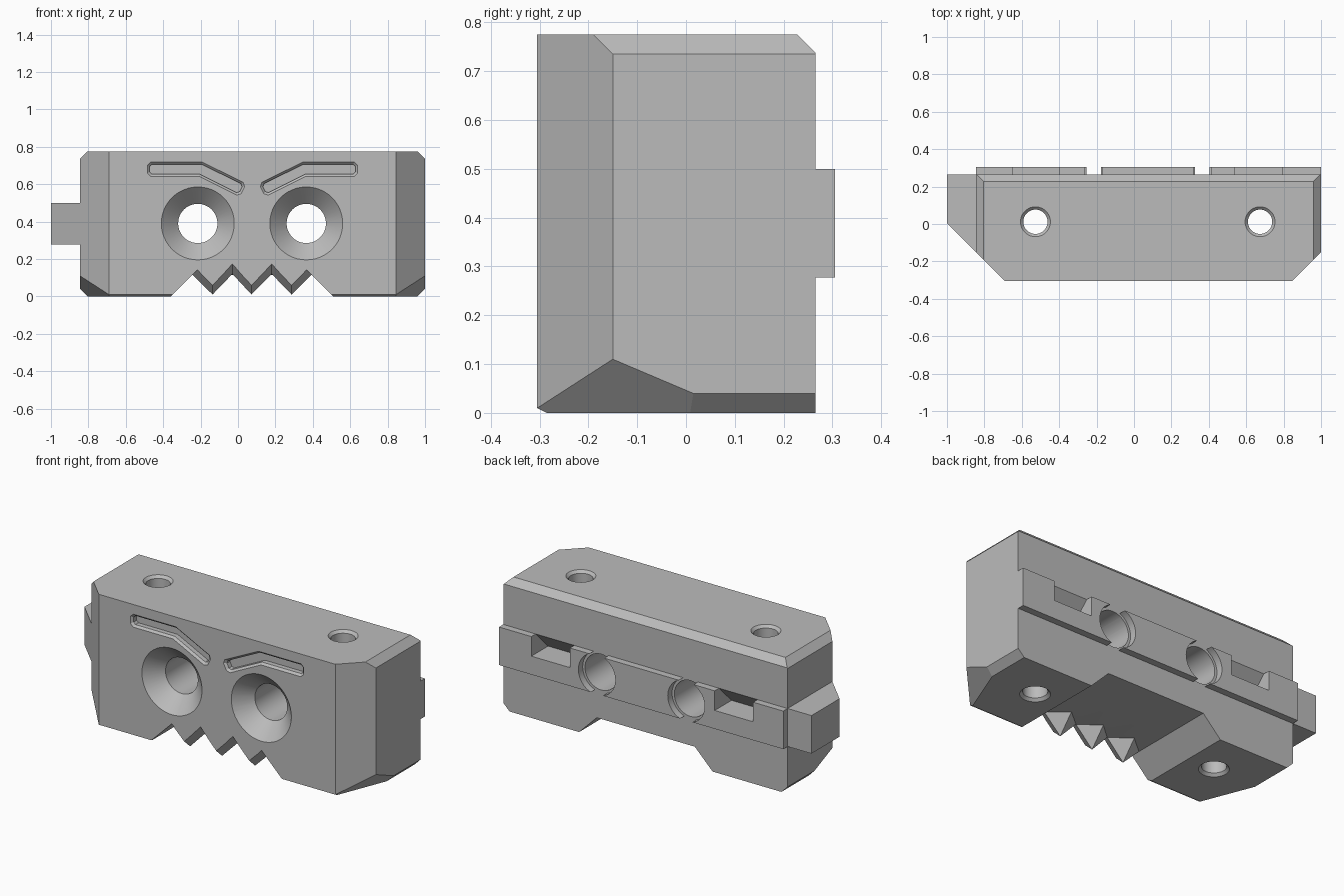
import bpy, bmesh
from math import cos, sin, tau, radians
from mathutils import Vector

if "Cube" in bpy.data.objects:
    bpy.data.objects.remove(bpy.data.objects["Cube"])

grey = bpy.data.materials.new("plain grey")
grey.use_nodes = True
COLOUR = (0.5, 0.5, 0.5, 1)
grey.diffuse_color = COLOUR
grey.node_tree.nodes["Principled BSDF"].inputs["Base Color"].default_value = COLOUR

MID = 0.0775           # symmetry plane of the body
FRONT, BACK = -0.305, 0.265
RAIL_LOW, RAIL_TOP = 0.277, 0.5
EYES = (-0.215, 0.365)
EYE_Z = 0.39


def loft(name, sections):
    """Closed solid through a list of matching point loops."""
    bm = bmesh.new()
    rings = [[bm.verts.new(p) for p in s] for s in sections]
    for a, b in zip(rings, rings[1:]):
        for i in range(len(a)):
            j = (i + 1) % len(a)
            bm.faces.new((a[i], a[j], b[j], b[i]))
    bm.faces.new(rings[0][::-1])
    bm.faces.new(rings[-1])
    bmesh.ops.recalc_face_normals(bm, faces=bm.faces)
    mesh = bpy.data.meshes.new(name)
    bm.to_mesh(mesh)
    bm.free()
    mesh.materials.append(grey)
    obj = bpy.data.objects.new(name, mesh)
    bpy.context.collection.objects.link(obj)
    return obj


def prism(name, outline, low, high):
    return loft(name, [[(x, y, z) for x, y in outline] for z in (low, high)])


def triangulate(obj):
    bm = bmesh.new()
    bm.from_mesh(obj.data)
    bmesh.ops.triangulate(bm, faces=bm.faces)
    bmesh.ops.recalc_face_normals(bm, faces=bm.faces)
    bm.to_mesh(obj.data)
    bm.free()
    return obj


def turned(name, origin, axis, profile, segments=48):
    """Round cutter: profile is (radius, position along axis)."""
    rings = []
    for r, t in profile:
        ring = []
        for i in range(segments):
            u, v = r * cos(tau * i / segments), r * sin(tau * i / segments)
            p = (u, t, v) if axis == "y" else (u, v, t)
            ring.append(Vector(origin) + Vector(p))
        rings.append(ring)
    return loft(name, rings)


def slice_off(obj, point, normal):
    """Remove everything on the normal side of a plane and cap it."""
    bm = bmesh.new()
    bm.from_mesh(obj.data)
    bmesh.ops.bisect_plane(bm, geom=bm.verts[:] + bm.edges[:] + bm.faces[:],
                           plane_co=point, plane_no=Vector(normal).normalized(),
                           clear_outer=True)
    bmesh.ops.holes_fill(bm, edges=[e for e in bm.edges if e.is_boundary], sides=0)
    bmesh.ops.recalc_face_normals(bm, faces=bm.faces)
    bm.to_mesh(obj.data)
    bm.free()


def carve(obj, cutters):
    for c in cutters:
        m = obj.modifiers.new("cut", "BOOLEAN")
        m.operation, m.solver, m.object = "DIFFERENCE", "EXACT", c
    deps = bpy.context.evaluated_depsgraph_get()
    mesh = bpy.data.meshes.new_from_object(obj.evaluated_get(deps))
    obj.modifiers.clear()
    obj.data = mesh


# Body block with angled front corners
half = 1 - MID
plan = [(MID + s * x, y) for s, x, y in (
    (-1, half - 0.155, FRONT), (1, half - 0.155, FRONT), (1, half, -0.15),
    (1, half, BACK), (-1, half, BACK), (-1, half, -0.15))]
body = prism("body", plan, 0, 0.775)

# Bevels on the ends, the bottom front corners, the top back and bottom front
for s in (-1, 1):
    end = MID + s * half
    slice_off(body, (end, 0, 0.735), (s, 0, 1))
    slice_off(body, (end, 0, 0.04), (s, 0, -1))
    slice_off(body, (end, 0.015, 0.04), (s * 1.07, -0.424, -1))
slice_off(body, (0, BACK, 0.738), (0, 1, 1))
slice_off(body, (0, FRONT, 0.01), (0, -1, -2))

# Side tab and back rail
tab = prism("side_tab", [(-1, BACK), (-1, 0.005), (-0.845, -0.15), (-0.845, BACK)],
            RAIL_LOW, RAIL_TOP)
rail = prism("back_rail", [(-0.845, BACK), (1, BACK), (1, 0.305), (-0.845, 0.305)],
             RAIL_LOW, RAIL_TOP)

body_cuts, rail_cuts = [], []

# Eye sockets: cone, through hole and wider notch in the rail
for x in EYES:
    body_cuts.append(turned("eye_cutter", (x, 0, EYE_Z), "y", [
        (0.245, FRONT - 0.05), (0.105, FRONT + 0.09), (0.105, 0.4)]))
    rail_cuts.append(turned("rail_hole_cutter", (x, 0, EYE_Z), "y",
                            [(0.12, 0.2), (0.12, 0.4)]))

# Bolt holes with countersinks at both ends
for x in (-0.527, 0.674):
    body_cuts.append(turned("bolt_cutter", (x, 0.012, 0), "z", [
        (0.095, -0.015), (0.065, 0.015), (0.065, 0.76), (0.095, 0.79)]))

# Wedge pockets behind the rail
for x in (-0.65, 0.54):
    wedge = [(0.15, 0.385), (0.35, 0.385), (0.35, 0.585)]
    c = loft("pocket_cutter", [[(px, y, z) for y, z in wedge] for px in (x, x + 0.25)])
    body_cuts.append(c)
    rail_cuts.append(c)

# Mouth: arch with a row of teeth along the front
front_edge = [(-0.216, 0.142), (-0.136, 0.06), (-0.03, 0.174), (0.072, 0.06),
              (0.18, 0.174), (0.286, 0.06), (0.366, 0.142)]
tip_edge = [(-0.243, 0.115), (-0.136, 0.01), (-0.03, 0.12), (0.072, 0.01),
            (0.18, 0.12), (0.286, 0.01), (0.393, 0.115)]
outer_edge = [(2 * a - c, 2 * b - d) for (a, b), (c, d) in zip(front_edge, tip_edge)]
roof_edge = [(x, 0.115) for x, z in tip_edge]


def mouth_section(edge, y):
    return [(-0.458, y, -0.1)] + [(x, y, z) for x, z in edge] + [(0.608, y, -0.1)]


mouth = loft("mouth_cutter", [
    mouth_section(outer_edge, -0.36), mouth_section(tip_edge, -0.25),
    mouth_section(roof_edge, -0.16), mouth_section(roof_edge, 0.4)])
body_cuts.append(triangulate(mouth))


# Eyebrow grooves with a bevelled rim
def brow_outline(w, side):
    a, b, c = Vector((-0.446, 0.68)), Vector((-0.2, 0.68)), Vector((-0.008, 0.585))
    d1, d2 = (b - a).normalized(), (c - b).normalized()
    n1, n2 = Vector((-d1.y, d1.x)), Vector((-d2.y, d2.x))
    miter = (n1 + n2) / (1 + n1.dot(n2))
    k = w * 0.55
    pts = [a + n1 * w - d1 * k, b + miter * w, c + n2 * w + d2 * k,
           c + n2 * k + d2 * w, c - n2 * k + d2 * w, c - n2 * w + d2 * k,
           b - miter * w, a - n1 * w - d1 * k, a - n1 * k - d1 * w, a + n1 * k - d1 * w]
    return [(p.x if side < 0 else 2 * MID - p.x, p.y) for p in pts]


for side in (-1, 1):
    steps = ((0.05, FRONT - 0.012), (0.026, FRONT + 0.012), (0.026, FRONT + 0.04))
    body_cuts.append(loft("brow_cutter", [
        [(x, y, z) for x, z in brow_outline(w, side)] for w, y in steps]))

carve(body, body_cuts)
carve(rail, rail_cuts)
for c in set(body_cuts + rail_cuts):
    bpy.data.objects.remove(c)

# Smooth the round holes, keep every bevel crisp
bpy.ops.object.select_all(action="DESELECT")
for obj in (body, rail):
    obj.select_set(True)
bpy.context.view_layer.objects.active = body
bpy.ops.object.shade_smooth_by_angle(angle=radians(12))
